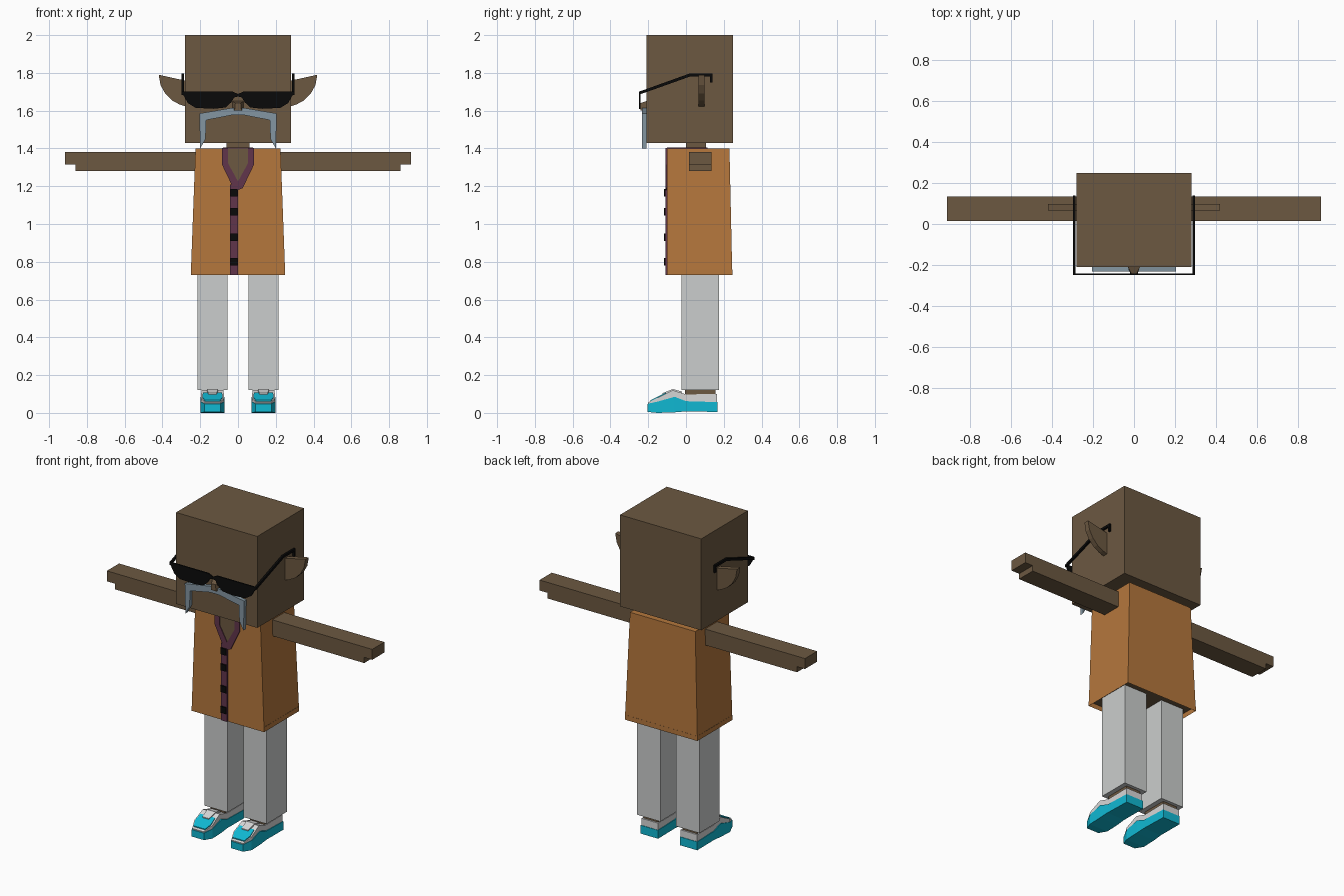
import bpy, bmesh
from mathutils import Vector

cube = bpy.data.objects.get("Cube")
if cube:
    bpy.data.objects.remove(cube, do_unlink=True)


def material(name, r, g, b):
    m = bpy.data.materials.new(name)
    m.use_nodes = True
    m.diffuse_color = (r, g, b, 1)
    m.node_tree.nodes["Principled BSDF"].inputs["Base Color"].default_value = (r, g, b, 1)
    return m


SKIN = material("brown skin", 0.15, 0.098, 0.053)
ORANGE = material("orange coat", 0.46, 0.185, 0.046)
PURPLE = material("purple trim", 0.12, 0.035, 0.07)
BLACK = material("black", 0.003, 0.003, 0.003)
GREY = material("pale grey trousers", 0.6, 0.615, 0.61)
WHITE = material("white shoe", 0.68, 0.68, 0.68)
TEAL = material("teal shoe", 0.005, 0.48, 0.65)
SILVER = material("silver moustache", 0.23, 0.305, 0.36)


def finish(name, bm, *mats):
    bmesh.ops.recalc_face_normals(bm, faces=bm.faces)
    mesh = bpy.data.meshes.new(name)
    bm.to_mesh(mesh)
    bm.free()
    for m in mats:
        mesh.materials.append(m)
    ob = bpy.data.objects.new(name, mesh)
    bpy.context.collection.objects.link(ob)
    return ob


def bridge(rings):
    """Capped skin over matching rings of points."""
    bm = bmesh.new()
    loops = [[bm.verts.new(p) for p in ring] for ring in rings]
    n = len(loops[0])
    for a, b in zip(loops, loops[1:]):
        for i in range(n):
            j = (i + 1) % n
            bm.faces.new((a[i], a[j], b[j], b[i]))
    bm.faces.new(loops[0][::-1])
    bm.faces.new(loops[-1])
    return bm


def rect(x0, x1, y0, y1, z):
    return [(x0, y0, z), (x1, y0, z), (x1, y1, z), (x0, y1, z)]


def box(name, x, y, z, mat):
    return finish(name, bridge([rect(*x, *y, h) for h in z]), mat)


def front_plate(name, points, y, mat):
    """Outline in x and z, given depth along y."""
    return finish(name, bridge([[(px, d, pz) for px, pz in points] for d in y]), mat)


def side_plate(name, points, x, mat):
    """Outline in y and z, given width along x."""
    return finish(name, bridge([[(w, py, pz) for py, pz in points] for w in x]), mat)


def lengthwise(name, cx, sections, mat):
    """Loft along y from (y, half width, bottom, top) sections."""
    rings = [[(cx - w, y, a), (cx + w, y, a), (cx + w, y, b), (cx - w, y, b)]
             for y, w, a, b in sections]
    return finish(name, bridge(rings), mat)


def flip(s, points):
    return [(s * x, z) for x, z in points]


# Head, nose and neck
box("head", (-0.28, 0.28), (-0.21, 0.25), (1.43, 2.0), SKIN)
finish("nose", bridge([
    [(-0.03, -0.21, 1.60), (0.03, -0.21, 1.60), (0.03, -0.21, 1.65), (-0.03, -0.21, 1.65)],
    [(-0.018, -0.242, 1.60), (0.018, -0.242, 1.60), (0.014, -0.242, 1.64), (-0.014, -0.242, 1.64)],
]), SKIN)
box("neck", (-0.06, 0.06), (0.0, 0.105), (1.38, 1.44), SKIN)

# Drooping moustache
half = [(0.03, 1.615), (0.205, 1.585), (0.2, 1.40), (0.172, 1.45), (0.168, 1.55), (0.03, 1.577)]
outline = half + flip(-1, half[::-1])
front_plate("moustache", outline, (-0.232, -0.209), SILVER)

# Coat with an open hem
bm = bridge([rect(-0.25, 0.25, -0.10, 0.245, 0.73), rect(-0.225, 0.225, -0.10, 0.23, 1.40)])
hem = min(bm.faces, key=lambda f: f.calc_center_median().z)
bmesh.ops.inset_region(bm, faces=[hem], thickness=0.012, use_even_offset=True)
bmesh.ops.translate(bm, verts=hem.verts[:], vec=Vector((0, 0, 0.03)))
hem.material_index = 1
finish("coat", bm, ORANGE, SKIN)

# Open neckline, collar, placket and buttons
front_plate("chest", [(-0.055, 1.401), (0.055, 1.401), (0.055, 1.32), (0, 1.21), (-0.055, 1.32)],
            (-0.104, -0.098), SKIN)
box("collar_top", (-0.08, 0.08), (-0.1, 0.115), (1.398, 1.405), PURPLE)
for s, side in ((1, "left"), (-1, "right")):
    strap = [(0.085, 1.403), (0.052, 1.403), (0.052, 1.32), (0, 1.225), (0, 1.18), (0.025, 1.19), (0.085, 1.315)]
    front_plate(side + "_collar", flip(s, strap), (-0.108, -0.098), PURPLE)
box("placket", (-0.042, 0.0), (-0.108, -0.098), (0.73, 1.21), PURPLE)
for i, z in enumerate((1.165, 1.065, 0.93, 0.8)):
    box(f"button_{i + 1}", (-0.04, -0.002), (-0.116, -0.107), (z - 0.02, z + 0.02), BLACK)

# Sunglasses front with both lenses
lens = [(0.0, 1.688), (0.03, 1.702), (0.295, 1.702), (0.288, 1.68), (0.265, 1.64), (0.225, 1.615),
        (0.13, 1.61), (0.065, 1.617), (0.035, 1.645), (0.02, 1.67), (0.0, 1.675)]
front_plate("sunglasses", lens + flip(-1, lens[-2:0:-1]), (-0.25, -0.242), BLACK)

temple = [(-0.25, 1.70), (0.02, 1.797), (0.14, 1.797), (0.14, 1.75), (0.128, 1.75),
          (0.128, 1.782), (0.025, 1.782), (-0.25, 1.684)]
ear = [(0.27, 1.757), (0.42, 1.79), (0.41, 1.735), (0.385, 1.69), (0.35, 1.655), (0.31, 1.633), (0.27, 1.62)]
arm = [(0.225, 1.38), (0.915, 1.38), (0.915, 1.315), (0.86, 1.315), (0.86, 1.28), (0.225, 1.28)]

# Paired parts
for s, side in ((1, "left"), (-1, "right")):
    side_plate(side + "_temple", temple, (s * 0.287, s * 0.299), BLACK)
    front_plate(side + "_ear", flip(s, ear), (0.065, 0.097), SKIN)
    front_plate(side + "_arm", flip(s, arm), (0.015, 0.135), SKIN)

    # Leg and ankle
    c = s * 0.135
    box(side + "_leg", (c - 0.08, c + 0.08), (-0.025, 0.175), (0.12, 0.765), GREY)
    box(side + "_ankle", (c - 0.05, c + 0.05), (-0.005, 0.155), (0.08, 0.13), SKIN)

    # Shoe: sole, upper, toe cap and tongue
    lengthwise(side + "_sole", c, [
        (-0.203, 0.042, 0.005, 0.048), (-0.15, 0.064, 0.0, 0.06), (-0.06, 0.064, 0.003, 0.085),
        (0.0, 0.062, 0.008, 0.062), (0.168, 0.06, 0.005, 0.057)], TEAL)
    lengthwise(side + "_upper", c, [
        (-0.2, 0.04, 0.045, 0.055), (-0.15, 0.062, 0.058, 0.08), (-0.07, 0.058, 0.08, 0.12),
        (0.0, 0.057, 0.06, 0.098), (0.165, 0.057, 0.055, 0.1)], WHITE)
    lengthwise(side + "_toe_cap", c, [
        (-0.188, 0.04, 0.052, 0.067), (-0.15, 0.054, 0.07, 0.086), (-0.105, 0.05, 0.09, 0.108)], TEAL)
    lengthwise(side + "_tongue", c, [
        (-0.125, 0.022, 0.09, 0.104), (-0.07, 0.03, 0.11, 0.126), (-0.02, 0.03, 0.09, 0.113)], WHITE)
